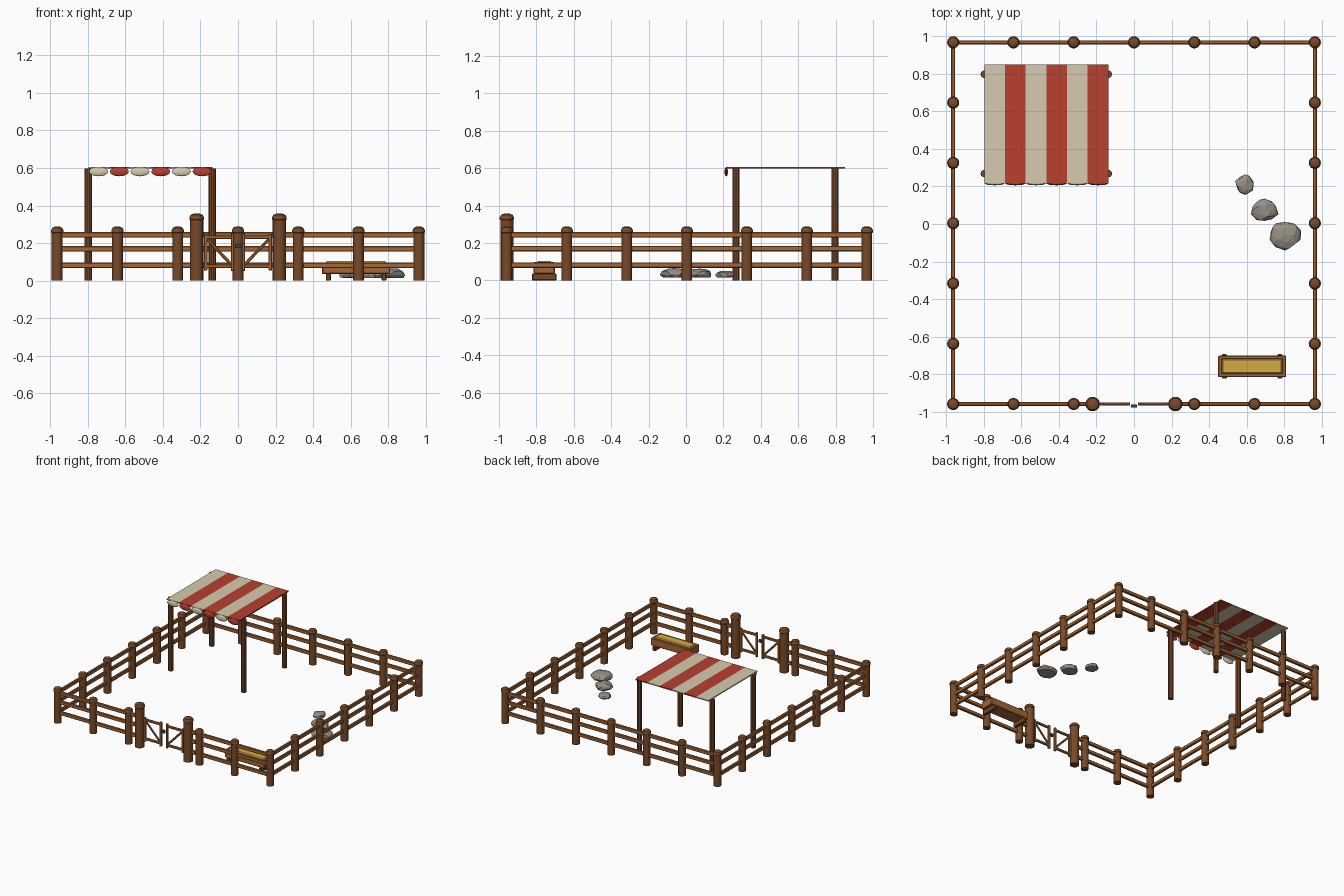
import bpy, bmesh, math, random
from mathutils import Vector, Matrix

if "Cube" in bpy.data.objects:
    bpy.data.objects.remove(bpy.data.objects["Cube"])

random.seed(4)


def material(name, rgb):
    m = bpy.data.materials.new(name)
    m.diffuse_color = (*rgb, 1)
    m.use_nodes = True
    m.node_tree.nodes["Principled BSDF"].inputs["Base Color"].default_value = m.diffuse_color
    return m


POST = material("dark_wood", (0.19, 0.068, 0.022))
RAIL = material("light_wood", (0.37, 0.135, 0.038))
CREAM = material("cream_cloth", (0.68, 0.6, 0.43))
RED = material("red_cloth", (0.48, 0.05, 0.028))
HAY = material("golden_grain", (0.66, 0.40, 0.055))
STONE = material("grey_stone", (0.31, 0.275, 0.235))
IRON = material("dark_iron", (0.05, 0.05, 0.06))


def finish(name, bm, mat, smooth=False):
    bmesh.ops.recalc_face_normals(bm, faces=bm.faces)
    me = bpy.data.meshes.new(name)
    bm.to_mesh(me)
    bm.free()
    me.materials.append(mat)
    ob = bpy.data.objects.new(name, me)
    bpy.context.collection.objects.link(ob)
    if smooth:
        bpy.context.view_layer.objects.active = ob
        ob.select_set(True)
        bpy.ops.object.shade_smooth_by_angle(angle=math.radians(35))
        ob.select_set(False)
    return ob


def box(name, centre, size, mat, bevel=0.0):
    bm = bmesh.new()
    bmesh.ops.create_cube(bm, size=1)
    bmesh.ops.scale(bm, vec=size, verts=bm.verts)
    if bevel:
        bmesh.ops.bevel(bm, geom=bm.edges[:], offset=bevel, segments=1, affect='EDGES')
    ob = finish(name, bm, mat)
    ob.location = centre
    return ob


def beam(name, a, b, width, height, mat):
    # bevelled plank running from point a to point b
    a, b = Vector(a), Vector(b)
    d = b - a
    ob = box(name, (a + b) / 2, (d.length, width, height), mat, 0.004)
    x = d.normalized()
    side = Vector((0, 0, 1)).cross(x).normalized()
    ob.rotation_euler = Matrix((x, side, x.cross(side))).transposed().to_euler()
    return ob


def lathe(name, x, y, profile, mat, sides=14):
    bm = bmesh.new()
    rings = [[bm.verts.new((r * math.cos(2 * math.pi * i / sides),
                            r * math.sin(2 * math.pi * i / sides), z))
              for i in range(sides)] for r, z in profile]
    for lo, hi in zip(rings, rings[1:]):
        for i in range(sides):
            j = (i + 1) % sides
            bm.faces.new((lo[i], lo[j], hi[j], hi[i]))
    bm.faces.new(rings[0])
    bm.faces.new(rings[-1])
    ob = finish(name, bm, mat, True)
    ob.location = (x, y, 0)
    return ob


def fence_post(name, x, y, r, cap, h):
    # round log with a slightly wider domed cap
    lathe(name, x, y, [(r, 0), (r, h - 0.035), (cap, h - 0.032), (cap, h - 0.02),
                       (cap * 0.8, h - 0.007), (cap * 0.4, h - 0.001), (cap * 0.1, h)], POST)


# Fence posts
E, OFF = 0.9625, 0.0045
STEP = E / 3
FRONT, BACK = -E + OFF, E + OFF
for i in range(-3, 4):
    fence_post("back_post", i * STEP, BACK, 0.029, 0.0325, 0.289)
    if i:
        fence_post("front_post", i * STEP, FRONT, 0.029, 0.0325, 0.289)
    if abs(i) < 3:
        for s in (-1, 1):
            fence_post("side_post", s * E, i * STEP + OFF, 0.029, 0.0325, 0.289)

# Fence rails
for z in (0.082, 0.17, 0.244):
    beam("back_rail", (-E, BACK, z), (E, BACK, z), 0.021, 0.029, RAIL)
    for s in (-1, 1):
        beam("side_rail", (s * E, FRONT, z), (s * E, BACK, z), 0.021, 0.029, RAIL)
        beam("front_rail", (s * E, FRONT, z), (s * 0.22, FRONT, z), 0.021, 0.029, RAIL)

# Double gate with tall posts
for s in (-1, 1):
    fence_post("gate_post", s * 0.22, FRONT, 0.036, 0.039, 0.358)
    box("gate_hinge_stile", (s * 0.172, FRONT, 0.152), (0.018, 0.018, 0.196), RAIL, 0.003)
    box("gate_inner_stile", (s * 0.029, FRONT, 0.152), (0.018, 0.018, 0.2), RAIL, 0.003)
    for z in (0.077, 0.232):
        beam("gate_rail", (s * 0.176, FRONT, z), (s * 0.025, FRONT, z), 0.016, 0.02, RAIL)
    beam("gate_brace", (s * 0.168, FRONT, 0.225), (s * 0.032, FRONT, 0.082), 0.013, 0.016, RAIL)
box("gate_latch", (0, FRONT - 0.011, 0.185), (0.034, 0.016, 0.022), IRON)

# Awning posts
X0, X1, Y0, Y1, TOP = -0.797, -0.136, 0.215, 0.85, 0.602
for x in (X0, X1):
    for y in (0.268, 0.797):
        lathe("awning_post", x, y, [(0.02, 0), (0.02, TOP - 0.004)], POST, 10)

# Striped cloth with a scalloped front edge
W = (X1 - X0) / 6
for i in range(6):
    mat = RED if i % 2 else CREAM
    cx = X0 + W * (i + 0.5)
    box("cloth_stripe", (cx, (Y0 + Y1) / 2, TOP), (W, Y1 - Y0, 0.009), mat)
    bm = bmesh.new()
    bmesh.ops.create_uvsphere(bm, u_segments=14, v_segments=8, radius=1)
    bmesh.ops.scale(bm, vec=(W * 0.47, 0.009, 0.025), verts=bm.verts)
    finish("cloth_scallop", bm, mat, True).location = (cx, Y0, 0.581)

# Feeding trough
TX, TY = 0.629, -0.758
box("trough_floor", (TX, TY, 0.044), (0.35, 0.105, 0.016), RAIL)
for s in (-1, 1):
    box("trough_side", (TX, TY + s * 0.047, 0.067), (0.362, 0.02, 0.062), RAIL, 0.004)
    box("trough_end", (TX + s * 0.17, TY, 0.067), (0.022, 0.112, 0.062), RAIL, 0.004)
    box("trough_foot", (TX + s * 0.148, TY, 0.019), (0.026, 0.13, 0.038), POST, 0.004)
box("trough_grain", (TX, TY, 0.075), (0.32, 0.078, 0.058), HAY, 0.006)

# Faceted rocks with flattened bottoms
for x, y, rx, ry, h in ((0.803, -0.058, 0.088, 0.08, 0.07),
                        (0.695, 0.073, 0.075, 0.066, 0.066),
                        (0.592, 0.21, 0.053, 0.056, 0.055)):
    bm = bmesh.new()
    bmesh.ops.create_icosphere(bm, subdivisions=2, radius=1)
    for v in bm.verts:
        v.co *= random.uniform(0.84, 1.06)
        v.co.x *= rx
        v.co.y *= ry
        v.co.z = max(0.015, 0.03 + v.co.z * (h - 0.03))
    bmesh.ops.remove_doubles(bm, verts=bm.verts, dist=0.0005)
    finish("rock", bm, STONE).location = (x, y, 0)
